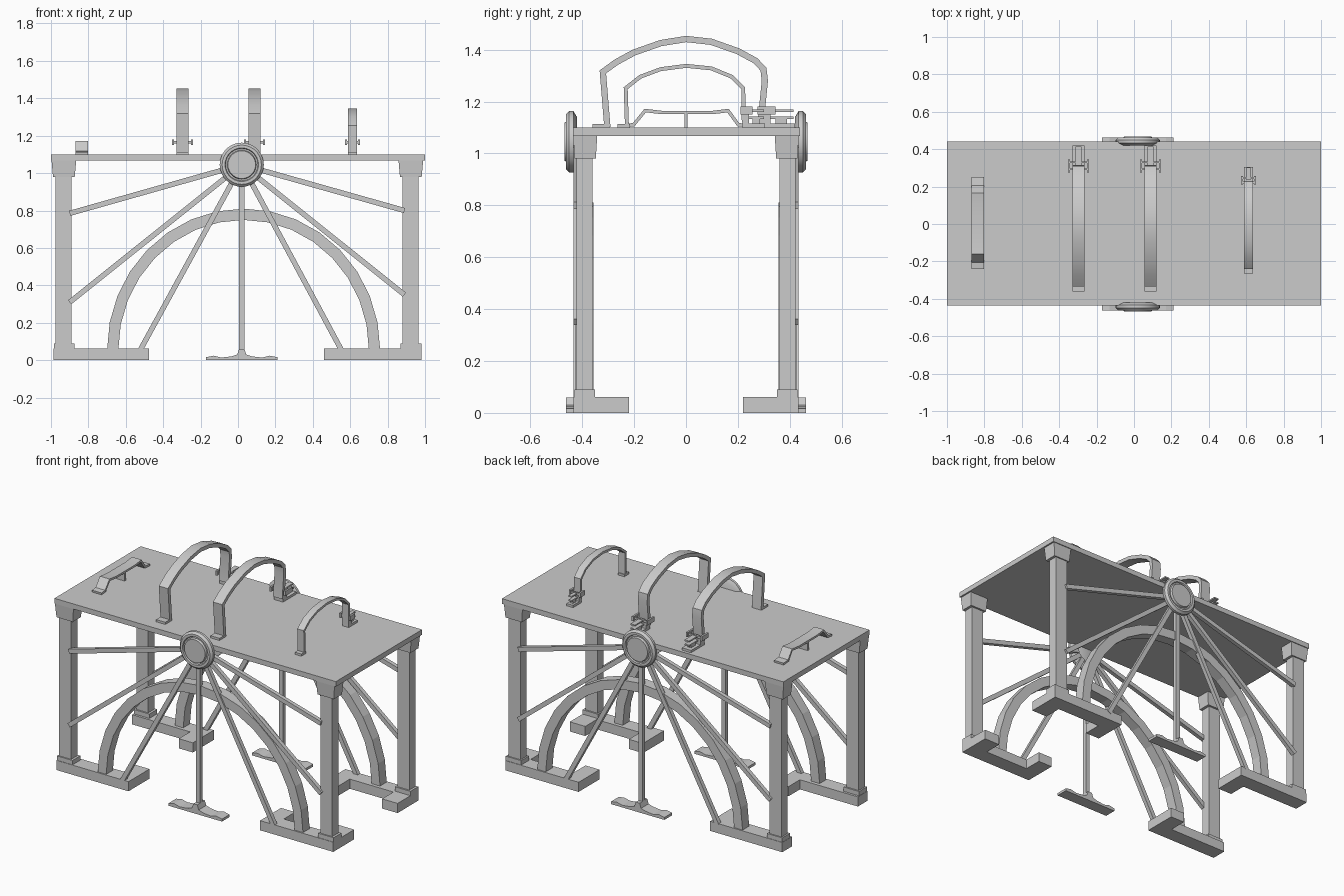
import bpy, bmesh, math
from mathutils import Vector

cube = bpy.data.objects.get("Cube")
if cube:
    bpy.data.objects.remove(cube, do_unlink=True)

GREY = (0.6, 0.6, 0.6, 1)
mat = bpy.data.materials.new("plain grey")
mat.use_nodes = True
mat.diffuse_color = GREY
mat.node_tree.nodes["Principled BSDF"].inputs["Base Color"].default_value = GREY


def finish(name, bm, smooth=False):
    bmesh.ops.recalc_face_normals(bm, faces=bm.faces)
    if smooth:
        for f in bm.faces:
            f.smooth = True
        for e in bm.edges:
            e.smooth = e.calc_face_angle(0) < math.radians(32)
    me = bpy.data.meshes.new(name)
    bm.to_mesh(me)
    bm.free()
    me.materials.append(mat)
    ob = bpy.data.objects.new(name, me)
    bpy.context.collection.objects.link(ob)
    return ob


def box(name, xs, ys, zs, shrink=0):
    """Box from ranges; shrink pulls the bottom face inwards."""
    bm = bmesh.new()
    bmesh.ops.create_cube(bm, size=1)
    mid = Vector([sum(r) / 2 for r in (xs, ys, zs)])
    for v in bm.verts:
        s = 1 - shrink if v.co.z < 0 else 1
        v.co = mid + Vector((v.co.x * abs(xs[1] - xs[0]) * s,
                             v.co.y * abs(ys[1] - ys[0]) * s,
                             v.co.z * abs(zs[1] - zs[0])))
    return finish(name, bm)


def band(name, outer, inner, lo, hi, across, smooth=False):
    """Solid strip between two polylines, given thickness along one axis."""
    def place(p, d):
        return (d, p[0], p[1]) if across == "x" else (p[0], d, p[1])
    bm = bmesh.new()
    rings = [[bm.verts.new(place(p, d)) for p, d in
              ((o, lo), (o, hi), (i, hi), (i, lo))] for o, i in zip(outer, inner)]
    for a, b in zip(rings, rings[1:]):
        for k in range(4):
            m = (k + 1) % 4
            bm.faces.new((a[k], a[m], b[m], b[k]))
    bm.faces.new(rings[0])
    bm.faces.new(rings[-1])
    return finish(name, bm, smooth)


def offset(path, t):
    """Inner copy of a polyline, moved t to its right."""
    pts = [Vector(p) for p in path]
    res = []
    for k, p in enumerate(pts):
        d1 = (p - pts[k - 1]).normalized() if k else None
        d2 = (pts[k + 1] - p).normalized() if k < len(pts) - 1 else None
        d1, d2 = d1 or d2, d2 or d1
        n = Vector((d1.y + d2.y, -d1.x - d2.x)).normalized()
        res.append(p + n * t / max(0.5, n.dot(Vector((d1.y, -d1.x)))))
    return res


def lathe(name, profile, centre, side, segs=28):
    bm = bmesh.new()
    rings = []
    for r, y in profile:
        rings.append([bm.verts.new((centre[0] + r * math.cos(a), side * y,
                                    centre[1] + r * math.sin(a)))
                      for a in (math.tau * k / segs for k in range(segs))])
    for a, b in zip(rings, rings[1:]):
        for k in range(segs):
            m = (k + 1) % segs
            bm.faces.new((a[k], a[m], b[m], b[k]))
    bm.faces.new(rings[0])
    bm.faces.new(rings[-1])
    return finish(name, bm, True)


# Table top
box("table_top", (-1, 1), (-0.435, 0.44), (1.067, 1.10))

HUB = (0.02, 1.045)
SPOKE_ENDS = [(-0.9, 0.785), (-0.9, 0.31), (-0.525, 0.05), (0.02, 0.04),
              (0.555, 0.05), (0.89, 0.35), (0.89, 0.80)]

for side, end in ((-1, "front"), (1, "back")):
    def span(a, b):
        return tuple(sorted((side * a, side * b)))

    # Corner posts with capital, plinth and foot
    for name, post, inner in ((end + "_right", (-0.975, -0.89), -0.475),
                              (end + "_left", (0.88, 0.965), 0.46)):
        x0, x1 = post
        box(name + "_post", post, span(0.36, 0.422), (0.05, 1.0))
        box(name + "_capital", (x0 - 0.022, x1 + 0.025), span(0.342, 0.435),
            (0.98, 1.07), 0.12)
        box(name + "_plinth", (x0 - 0.01, x1 + 0.015), span(0.35, 0.43), (0.055, 0.09))
        outer = x0 - 0.012 if inner < 0 else x1 + 0.015
        box(name + "_foot", sorted((outer, inner)), span(0.335, 0.433), (0, 0.062))
        step = math.copysign(0.1, inner)
        box(name + "_foot_inner_stub", sorted((inner, inner + step)),
            span(0.22, 0.335), (0, 0.062))
        if inner > 0:
            box(name + "_foot_outer_stub", (outer - 0.11, outer), span(0.22, 0.335),
                (0, 0.062))

    # Large arch
    def arc(a, b):
        return [(0.03 - a * math.cos(t), 0.055 + b * math.sin(t))
                for t in (math.pi * k / 16 for k in range(17))]
    band(end + "_arch", arc(0.73, 0.755), arc(0.67, 0.695), *span(0.357, 0.425), "y")

    # Spokes
    for k, tip in enumerate(SPOKE_ENDS):
        d = (Vector(tip) - Vector(HUB)).normalized()
        n = Vector((-d.y, d.x)) * 0.014
        line = [Vector(HUB) + d * 0.07, Vector(tip)]
        band(f"{end}_spoke_{k + 1}", [p + n for p in line], [p - n for p in line],
             *span(0.408, 0.434), "y")

    # Round hub with a raised rim and centre disc
    lathe(end + "_hub", [(0.095, 0.42), (0.118, 0.434), (0.118, 0.45), (0.105, 0.463),
                         (0.09, 0.463), (0.086, 0.455), (0.078, 0.455), (0.074, 0.468)],
          HUB, side)

    # Pedal-like foot under the middle spoke
    half = [(0.19, 0.016), (0.15, 0.024), (0.11, 0.014), (0.055, 0.02),
            (0.024, 0.03), (0.014, 0.06)]
    top = [(0.02 - x, z) for x, z in half] + [(0.02 + x, z) for x, z in reversed(half)]
    band(end + "_pedal", top, [(x, 0) for x, z in top], *span(0.385, 0.462), "y")


# Straps over the top
def strap(name, x, w, path, t):
    return band(name, path, offset(path, t), x - w / 2, x + w / 2, "x", True)


LARGE = [(-0.315, 1.10), (-0.333, 1.32), (-0.275, 1.362), (-0.205, 1.40), (-0.10, 1.437),
         (0, 1.453), (0.10, 1.442), (0.205, 1.405), (0.275, 1.367), (0.31, 1.33),
         (0.316, 1.28), (0.30, 1.12)]
SMALL = [(-0.235, 1.10), (-0.24, 1.255), (-0.18, 1.302), (-0.10, 1.332), (0, 1.345),
         (0.10, 1.335), (0.18, 1.302), (0.228, 1.255), (0.23, 1.12)]


def buckle(name, x, w, y, s):
    """Base block, upright, side plates and cross bars at the strap's end."""
    h = w / 2
    box(name + "_base", (x - h, x + h), (y - 0.02 * s, y + 0.115 * s), (1.10, 1.115))
    box(name + "_upright", (x - h, x + h), (y - 0.02 * s, y + 0.02 * s), (1.11, 1.15))
    box(name + "_block", (x - h * 0.4, x + h * 0.4), (y + 0.04 * s, y + 0.085 * s),
        (1.11, 1.14))
    for z in (1.133, 1.16):
        box(name + "_tongue", (x - h * 0.5, x + h * 0.5), (y + 0.01 * s, y + 0.11 * s),
            (z, z + 0.009))
    for sx in (-1, 1):
        cx = x + sx * (h + 0.018 * s)
        box(name + "_side_plate", (cx - 0.006, cx + 0.006),
            (y - 0.03 * s, y + 0.04 * s), (1.15, 1.18))
    for dy in (-0.012, 0.025):
        box(name + "_bar", (x - h - 0.02 * s, x + h + 0.02 * s),
            (y + dy * s - 0.005, y + dy * s + 0.005), (1.158, 1.172))


for name, x, w, path, y, s in (("right_strap", -0.297, 0.065, LARGE, 0.305, 1),
                               ("middle_strap", 0.088, 0.065, LARGE, 0.305, 1),
                               ("left_strap", 0.612, 0.046, SMALL, 0.23, 0.65)):
    strap(name, x, w, path, 0.024 if s == 1 else 0.015)
    start = path[0][0]
    box(name + "_tab", (x - w / 2, x + w / 2), (start - 0.045 * s, start + 0.02),
        (1.10, 1.114))
    buckle(name + "_buckle", x, w, y, s)

# Low handle at the right end
handle = [(-0.24, 1.113), (-0.205, 1.117), (-0.16, 1.172), (-0.09, 1.164), (0.10, 1.164),
          (0.165, 1.172), (0.205, 1.117), (0.25, 1.113)]
strap("low_handle", -0.835, 0.068, handle, 0.013)
box("low_handle_support", (-0.869, -0.801), (-0.006, 0.006), (1.10, 1.155))
